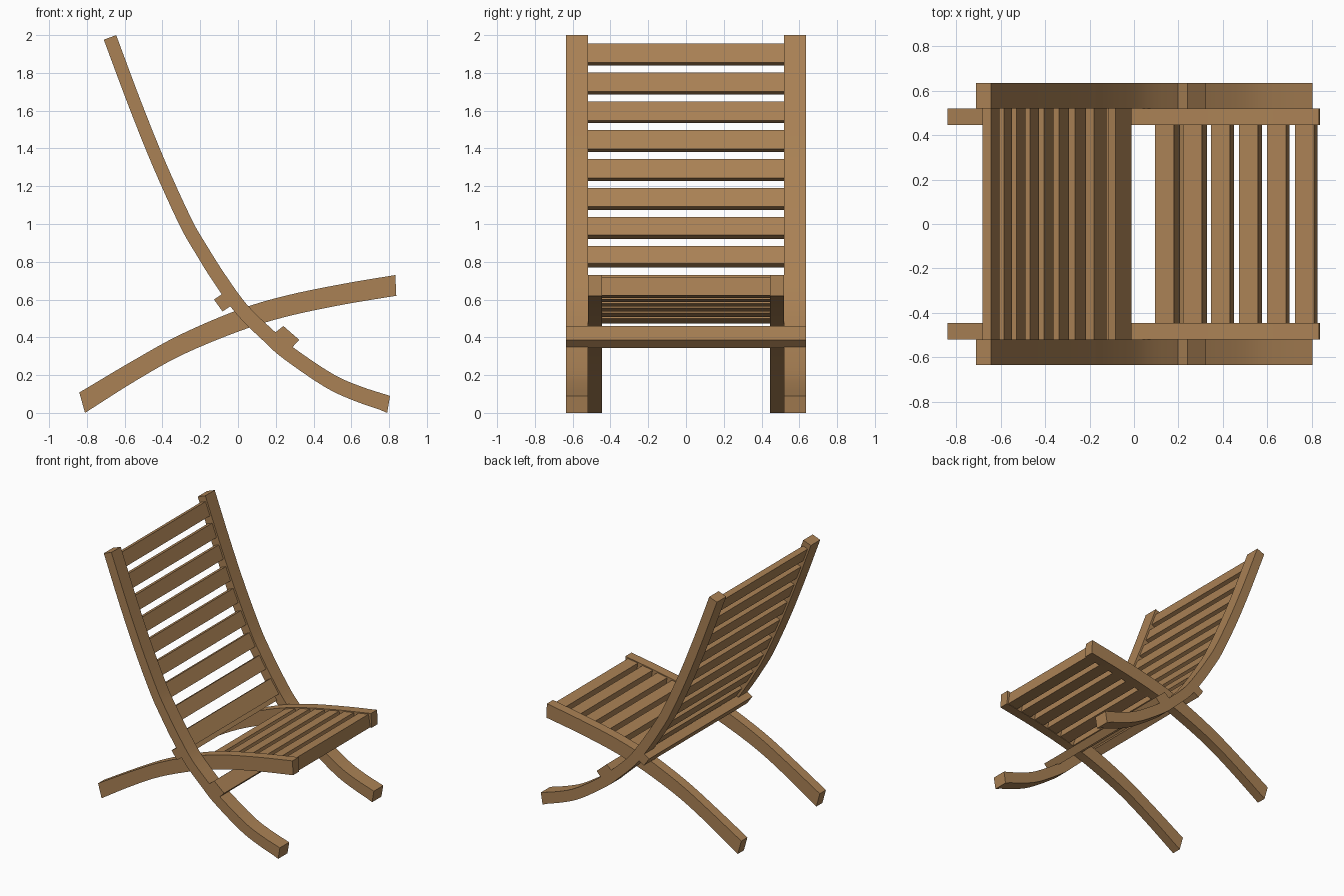
import bpy, bmesh, math
from mathutils import Vector

if "Cube" in bpy.data.objects:
    bpy.data.objects.remove(bpy.data.objects["Cube"])

wood = bpy.data.materials.new("wood")
wood.diffuse_color = (0.40, 0.22, 0.09, 1)
wood.use_nodes = True
wood.node_tree.nodes["Principled BSDF"].inputs["Base Color"].default_value = wood.diffuse_color


def prism(name, pts, y0, y1, smooth=False):
    """Extrude an x-z profile from y0 to y1."""
    bm = bmesh.new()
    face = bm.faces.new([bm.verts.new((x, y0, max(z, 0))) for x, z in pts])
    ext = bmesh.ops.extrude_face_region(bm, geom=[face])
    verts = [g for g in ext["geom"] if isinstance(g, bmesh.types.BMVert)]
    bmesh.ops.translate(bm, verts=verts, vec=(0, y1 - y0, 0))
    bmesh.ops.recalc_face_normals(bm, faces=bm.faces)
    me = bpy.data.meshes.new(name)
    bm.to_mesh(me)
    bm.free()
    me.materials.append(wood)
    ob = bpy.data.objects.new(name, me)
    bpy.context.collection.objects.link(ob)
    if smooth:
        bpy.ops.object.select_all(action='DESELECT')
        ob.select_set(True)
        bpy.context.view_layer.objects.active = ob
        bpy.ops.object.shade_smooth_by_angle(angle=math.radians(30))
    return ob


def spline(ctrl, n=4):
    """Catmull-Rom curve through the control points."""
    p = [Vector(c) for c in ctrl]
    p = [2 * p[0] - p[1]] + p + [2 * p[-1] - p[-2]]
    out = []
    for a, b, c, d in zip(p, p[1:], p[2:], p[3:]):
        for i in range(n):
            t = i / n
            out.append(0.5 * (2 * b + (c - a) * t + (2 * a - 5 * b + 4 * c - d) * t * t
                              + (3 * b - a - 3 * c + d) * t ** 3))
    return out + [p[-2]]


def at(curve, value, axis):
    """Point on a curve where the given coordinate equals value."""
    for a, b in zip(curve, curve[1:]):
        lo, hi = sorted((a[axis], b[axis]))
        if lo <= value <= hi:
            return a.lerp(b, (value - a[axis]) / (b[axis] - a[axis]))
    return curve[-1].copy()


# Back rails: front edge curve, offset backwards for the rear edge
front = spline([(-0.645, 2.0), (-0.512, 1.645), (-0.387, 1.335), (-0.248, 1.03),
                (-0.165, 0.885), (-0.07, 0.735), (0.05, 0.57), (0.2, 0.425),
                (0.29, 0.348), (0.5, 0.207), (0.65, 0.14), (0.805, 0.09)])
rear = []
for i, p in enumerate(front):
    t = (front[min(i + 1, len(front) - 1)] - front[max(i - 1, 0)]).normalized()
    f = i / (len(front) - 1)
    rear.append(p + Vector((t.y, -t.x)) * (0.07 + 0.016 * f * f))
rear[-1] = Vector((0.79, 0.0))

# Seat rails: top and bottom edge curves
seat_top = spline([(-0.84, 0.108), (-0.55, 0.28), (-0.3, 0.417), (0, 0.545),
                   (0.25, 0.62), (0.55, 0.682), (0.833, 0.73)])
seat_low = spline([(-0.81, 0.0), (-0.55, 0.165), (-0.3, 0.305), (0, 0.43),
                   (0.25, 0.508), (0.55, 0.572), (0.838, 0.62)])

for side, s in (("left", -1), ("right", 1)):
    prism(f"back_rail_{side}", front + rear[::-1], s * 0.52, s * 0.635, True)
    prism(f"seat_rail_{side}", seat_top + seat_low[::-1], s * 0.445, s * 0.52, True)

# Back slats, set slightly behind the front edge
for i in range(9):
    z = 1.96 - 0.1528 * i
    a = at(front, z, 1)
    b = at(front, z - 0.1, 1)
    t = (b - a).normalized()
    n = Vector((t.y, -t.x))
    a = a + n * 0.014
    b = a + t * (0.108 if i < 8 else 0.125)
    prism(f"back_slat_{i + 1}", [a, b, b + n * 0.042, a + n * 0.042], -0.52, 0.52)

# Seat slats, deep bars between the seat rails
for i in range(6):
    x = 0.177 + 0.1266 * i
    b = at(seat_top, x, 0)
    a = at(seat_top, x - 0.085, 0)
    t = (b - a).normalized()
    n = Vector((t.y, -t.x))
    a, b = a + n * 0.008, b + n * 0.008
    prism(f"seat_slat_{i + 1}", [a, b, b + n * 0.098, a + n * 0.098], -0.445, 0.445)

# Stretchers joining the back rails in front of and behind the crossing
prism("front_stretcher", [(0.195, 0.424), (0.24, 0.46), (0.325, 0.386), (0.283, 0.343)],
      -0.635, 0.635)
prism("rear_stretcher", [(-0.127, 0.60), (-0.082, 0.537), (-0.028, 0.573), (-0.073, 0.636)],
      -0.635, 0.635)
